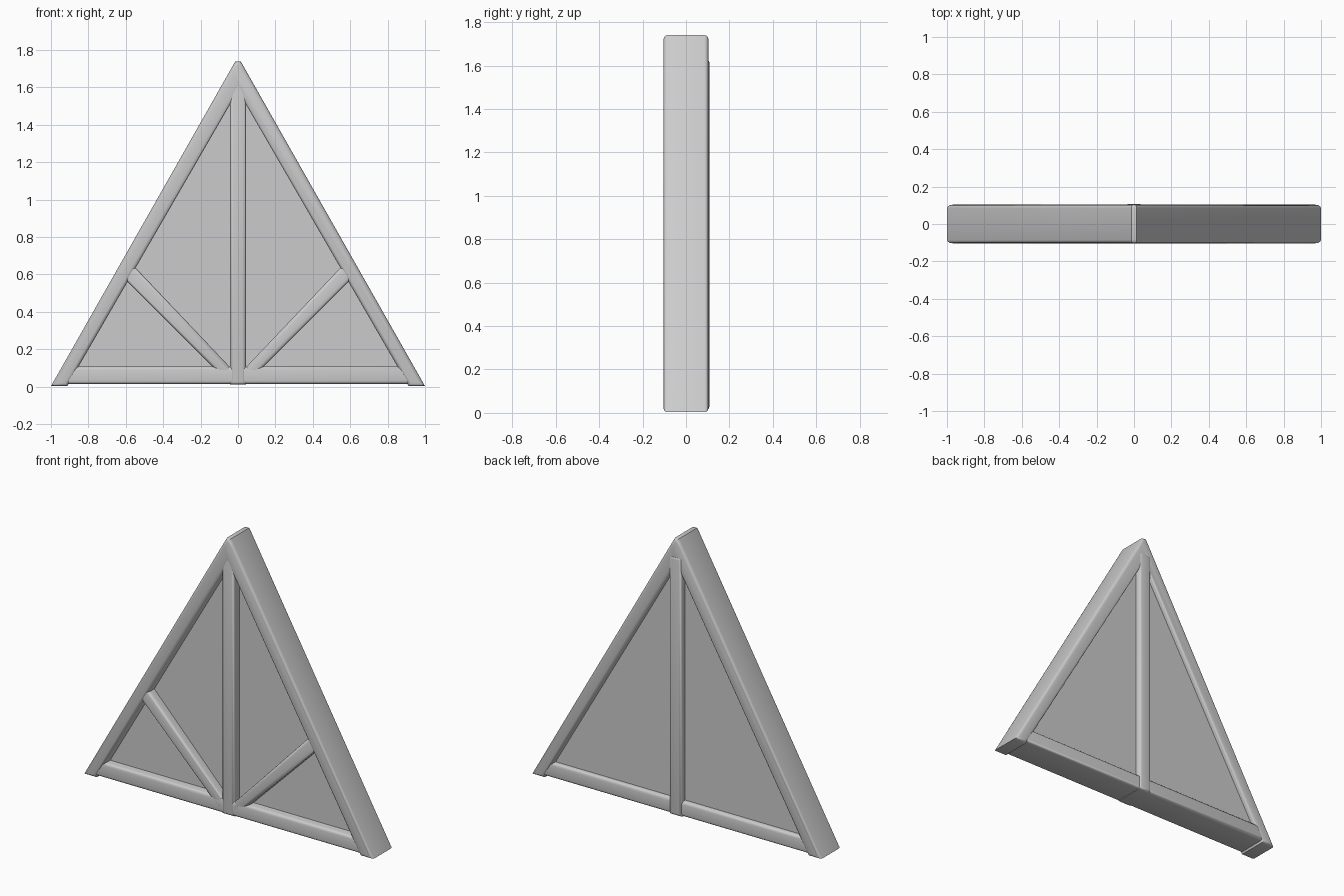
import bpy, bmesh, math

if "Cube" in bpy.data.objects:
    bpy.data.objects.remove(bpy.data.objects["Cube"])


def prism(name, pts, y0, y1, bevel=0.018):
    """Extrude an (x, z) profile along y and round its front and back rims."""
    bm = bmesh.new()
    front = [bm.verts.new((x, y0, z)) for x, z in pts]
    back = [bm.verts.new((x, y1, z)) for x, z in pts]
    n = len(pts)
    bm.faces.new(front)
    bm.faces.new(back[::-1])
    for i in range(n):
        j = (i + 1) % n
        bm.faces.new((front[j], front[i], back[i], back[j]))
    bmesh.ops.recalc_face_normals(bm, faces=bm.faces)
    if bevel:
        rims = [e for e in bm.edges if abs(e.verts[0].co.y - e.verts[1].co.y) < 1e-6]
        bmesh.ops.bevel(bm, geom=rims, offset=bevel, segments=3,
                        profile=0.5, affect='EDGES')
    mesh = bpy.data.meshes.new(name)
    bm.to_mesh(mesh)
    bm.free()
    obj = bpy.data.objects.new(name, mesh)
    bpy.context.collection.objects.link(obj)
    bpy.ops.object.select_all(action='DESELECT')
    obj.select_set(True)
    bpy.context.view_layer.objects.active = obj
    bpy.ops.object.shade_smooth_by_angle(angle=math.radians(35))
    return obj


def rect(x0, x1, z0, z1):
    return [(x0, z0), (x1, z0), (x1, z1), (x0, z1)]


# Pair of sloping rafters meeting at a blunt ridge
prism("rafters", [(-1, 0.003), (-0.913, 0.003), (0, 1.583), (0.913, 0.003), (1, 0.003),
                  (0.037, 1.70), (0.014, 1.74), (-0.014, 1.74), (-0.037, 1.70)],
      -0.103, 0.103)

# Bottom tie beam
prism("tie_beam", rect(-0.93, 0.93, 0.015, 0.108), -0.1, 0.1)

# Central post, standing slightly proud at the back
prism("king_post", rect(-0.043, 0.043, 0.012, 1.63), -0.102, 0.108)

# Diagonal braces on the front only
for side, s in (("left", -1), ("right", 1)):
    brace = [(0.01, 0.07), (0.06, 0.03), (0.63, 0.60), (0.575, 0.665)]
    prism("brace_" + side, [(s * x, z) for x, z in brace], -0.1, 0.0)

# Infill panel: deep recess in front, shallow at the back
prism("panel", [(-0.93, 0.05), (0.93, 0.05), (0, 1.64)], -0.045, 0.07, 0)
